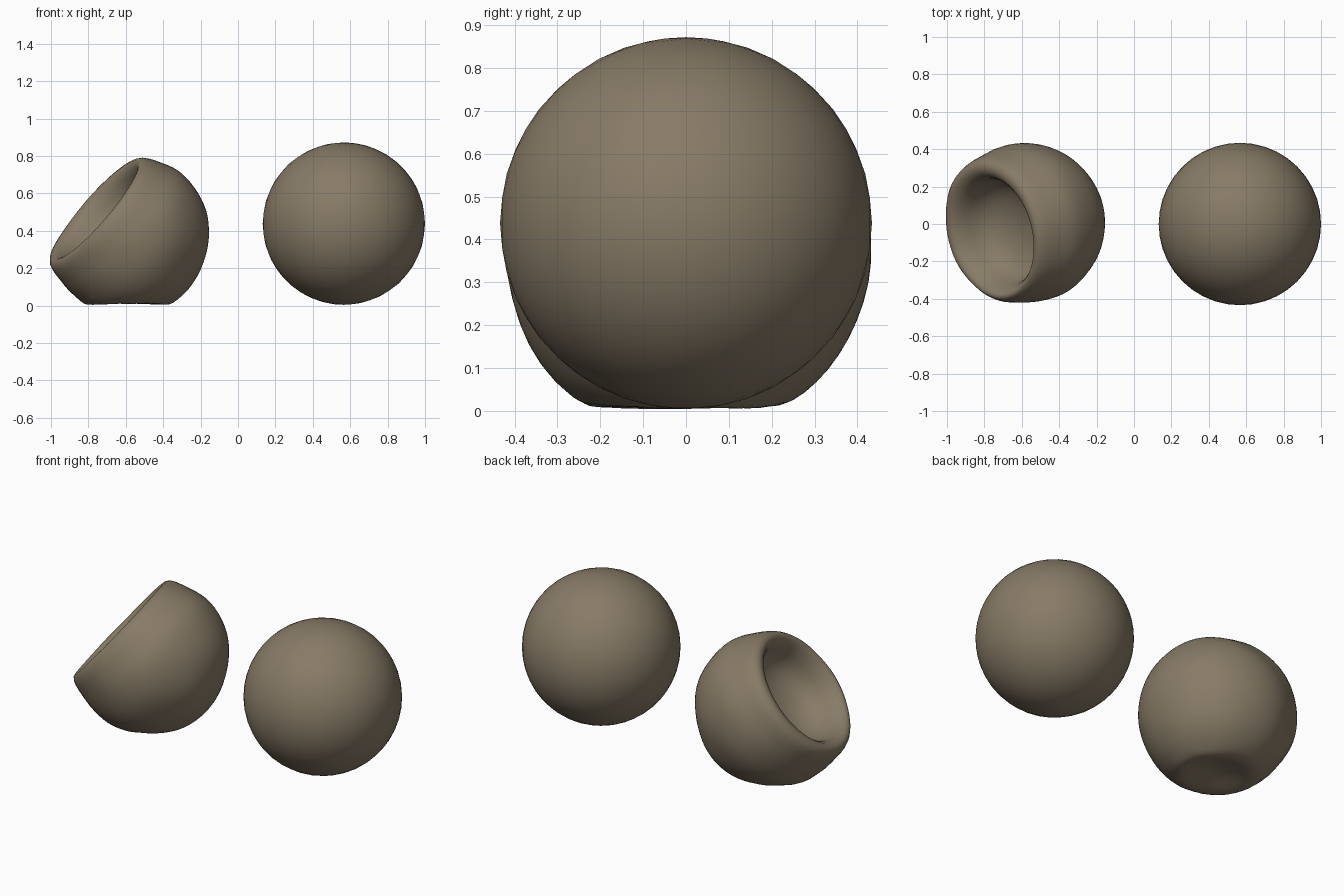
import bpy, bmesh, math
from mathutils import Vector, noise

cube = bpy.data.objects.get("Cube")
if cube:
    bpy.data.objects.remove(cube)

# Single material shared by both balls
clay = bpy.data.materials.new("brown clay")
clay.use_nodes = True
colour = (0.245, 0.198, 0.135, 1)
clay.diffuse_color = colour
clay.node_tree.nodes["Principled BSDF"].inputs["Base Color"].default_value = colour


def make_object(name, bm, centre):
    mesh = bpy.data.meshes.new(name)
    bm.to_mesh(mesh)
    bm.free()
    mesh.materials.append(clay)
    for face in mesh.polygons:
        face.use_smooth = True
    obj = bpy.data.objects.new(name, mesh)
    obj.location = centre
    bpy.context.collection.objects.link(obj)
    return obj


def clamp(value):
    return min(max(value, 0), 1)


# Whole round ball
bm = bmesh.new()
bmesh.ops.create_icosphere(bm, subdivisions=4, radius=0.434)
make_object("round_ball", bm, (0.566, 0, 0.438))

# Collapsed ball: lathed shell that narrows to a rounded lip, with a sunken bowl
radius, arc_steps = 0.436, 18
lip_angle = math.acos(0.1 / radius)
profile = []
for i in range(arc_steps + 1):
    a = math.pi + (lip_angle - math.pi) * i / arc_steps
    r = radius - 0.012 * (i / arc_steps) ** 6
    profile.append((r * math.sin(a), r * math.cos(a)))
profile[0] = (0, -radius)
profile += [(0.398, 0.165), (0.37, 0.207), (0.327, 0.202), (0.29, 0.15),
            (0.275, 0.08), (0.235, 0.015), (0.13, -0.03), (0, -0.045)]

bm = bmesh.new()
verts = [bm.verts.new((r, 0, h)) for r, h in profile]
edges = [bm.edges.new(pair) for pair in zip(verts, verts[1:])]
bmesh.ops.spin(bm, geom=verts + edges, cent=(0, 0, 0), axis=(0, 0, 1),
               angle=math.tau, steps=32)
bmesh.ops.remove_doubles(bm, verts=bm.verts, dist=0.0005)
bmesh.ops.recalc_face_normals(bm, faces=bm.faces)

# Tilt the opening, let the lip sag, shift the bowl forward and add gentle lumps
opening = Vector((-0.74, -0.2, 0.64)).normalized()
tilt = opening.to_track_quat('Z', 'Y')
sag = Vector((-0.022, 0, -0.012))
bowl_shift = Vector((0, -0.018, 0))
ground, base_radius = -0.392, 0.24
for v in bm.verts:
    lift = clamp(v.co.z / 0.2)
    in_bowl = v.co.z > -0.1 and v.co.xy.length < 0.35
    v.co = tilt @ v.co + sag * lift + bowl_shift * in_bowl
    v.co *= 1 + 0.014 * noise.noise(v.co * 5)
    # Spread the foot, flatten it and press a hollow into it
    v.co *= 1 + 0.03 * clamp((-0.15 - v.co.z) / 0.15)
    rho = v.co.xy.length
    if v.co.z < -0.25:
        if rho < base_radius:
            v.co.z = ground + 0.045 * (1 - (rho / base_radius) ** 2) ** 2
        v.co.z = max(v.co.z, ground)

ball = make_object("collapsed_ball", bm, (-0.59, 0.002, 0.392))
smooth = ball.modifiers.new("smooth", 'SUBSURF')
smooth.levels = smooth.render_levels = 1
